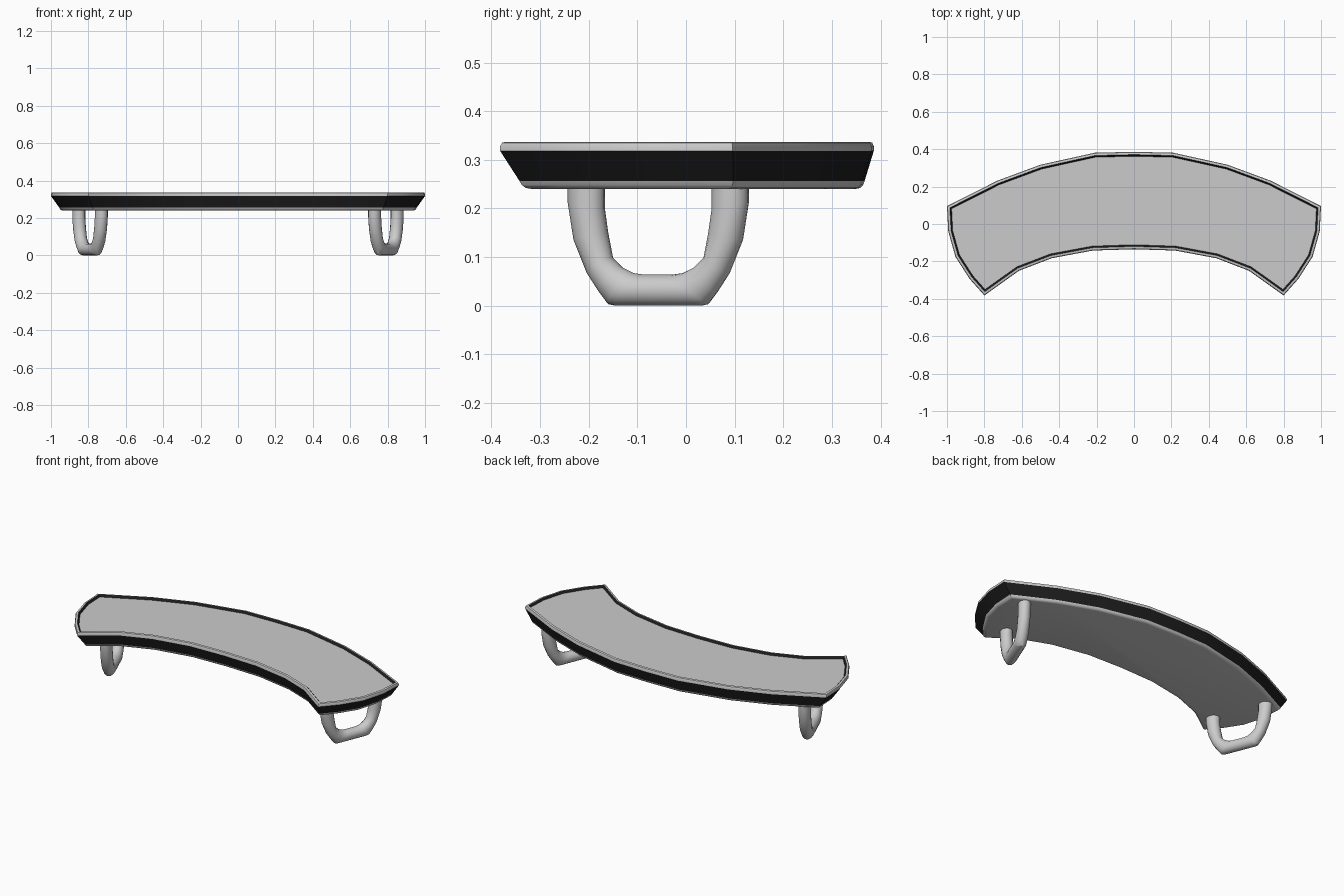
import bpy, math
from mathutils import Vector

if "Cube" in bpy.data.objects:
    bpy.data.objects.remove(bpy.data.objects["Cube"])

black = bpy.data.materials.new("black")
black.diffuse_color = (0.012, 0.012, 0.012, 1)
black.use_nodes = True
black.node_tree.nodes["Principled BSDF"].inputs["Base Color"].default_value = black.diffuse_color


def make(name, verts, faces, mat=None):
    me = bpy.data.meshes.new(name)
    me.from_pydata(verts, [], faces)
    ob = bpy.data.objects.new(name, me)
    bpy.context.collection.objects.link(ob)
    if mat:
        me.materials.append(mat)
    bpy.ops.object.select_all(action='DESELECT')
    ob.select_set(True)
    bpy.context.view_layer.objects.active = ob
    bpy.ops.object.mode_set(mode='EDIT')
    bpy.ops.mesh.select_all(action='SELECT')
    bpy.ops.mesh.normals_make_consistent(inside=False)
    bpy.ops.object.mode_set(mode='OBJECT')
    bpy.ops.object.shade_smooth_by_angle(angle=math.radians(35))
    return ob


def skin(rings, cap_first=False, cap_last=False):
    n = len(rings[0])
    verts = [p for r in rings for p in r]
    faces = [(k*n + i, k*n + (i+1) % n, (k+1)*n + (i+1) % n, (k+1)*n + i)
             for k in range(len(rings) - 1) for i in range(n)]
    if cap_first:
        faces.append(tuple(range(n)))
    if cap_last:
        faces.append(tuple(range((len(rings)-1)*n, len(rings)*n)))
    return verts, faces


# Curved seat outline, right half clockwise from back centre to front centre
half = [(0, .386), (.21, .381), (.50, .317), (.73, .232), (1.0, .096),
        (.993, -.04), (.955, -.175), (.88, -.292), (.80, -.382),
        (.615, -.25), (.44, -.183), (.22, -.142), (0, -.135)]
outline = half + [(-x, y) for x, y in half[-2:0:-1]]
N = len(outline)
END = set(range(4, 8)) | set(range(16, 20))   # edges at the two seat ends


def ring(side, end, z):
    """Outline moved inward by separate amounts on long sides and ends."""
    out = []
    for i in range(N):
        p = Vector(outline[i])
        a = (p - Vector(outline[i-1])).normalized()
        b = (Vector(outline[(i+1) % N]) - p).normalized()
        n1, n2 = Vector((a.y, -a.x)), Vector((b.y, -b.x))
        d1 = end if (i-1) % N in END else side
        d2 = end if i in END else side
        if d1 == d2:
            v = (n1 + n2) * d1 / (1 + n1.dot(n2))
        else:
            det = n1.x*n2.y - n1.y*n2.x
            v = Vector((d1*n2.y - n1.y*d2, n1.x*d2 - d1*n2.x)) / det
        out.append((p.x + v.x, p.y + v.y, z))
    return out


# Rounded rim, black groove, recessed top panel, black sides, underside
make("rim", *skin([ring(0, 0, .318), ring(0, 0, .328), ring(.003, .003, .335),
                   ring(.008, .008, .337), ring(.015, .015, .337)]))
make("groove", *skin([ring(.015, .015, .337), ring(.024, .024, .326)]), black)
panel = make("seat_panel", ring(.024, .024, .326), [tuple(range(N - 1, -1, -1))])
make("side_band", *skin([ring(0, 0, .318), ring(.019, .044, .256)]), black)
make("underside", *skin([ring(.019, .044, .256), ring(.022, .048, .248),
                         ring(.028, .054, .242), ring(.038, .064, .24)],
                        cap_last=True))

# U-shaped tube legs: outer and inner edge points of half the loop (offset, z)
edges = [((.184, .255), (.112, .255)), ((.184, .212), (.112, .20)),
         ((.172, .135), (.105, .15)), ((.144, .066), (.096, .10)),
         ((.120, .028), (.076, .08)), ((.102, .003), (.05, .067)),
         ((.088, .0), (.03, .064))]
edges += [((-a, b), (-c, d)) for (a, b), (c, d) in reversed(edges)]


def leg(name, s):
    along = Vector((.407 * s, 1, 0))
    across = Vector((s, -.407, 0)).normalized() * .034
    base = Vector((.791 * s, -.057, 0))
    rings = []
    for (oh, oz), (ih, iz) in edges:
        o = base + along * oh + Vector((0, 0, oz))
        q = base + along * ih + Vector((0, 0, iz))
        c, r = (o + q) / 2, (o - q) / 2
        rings.append([c + r * math.cos(t) + across * math.sin(t)
                      for t in (2 * math.pi * k / 16 for k in range(16))])
    make(name, *skin(rings, True, True))


leg("right_leg", 1)
leg("left_leg", -1)

# Open surfaces: face the top panel upward
if panel.data.polygons[0].normal.z < 0:
    panel.data.flip_normals()
